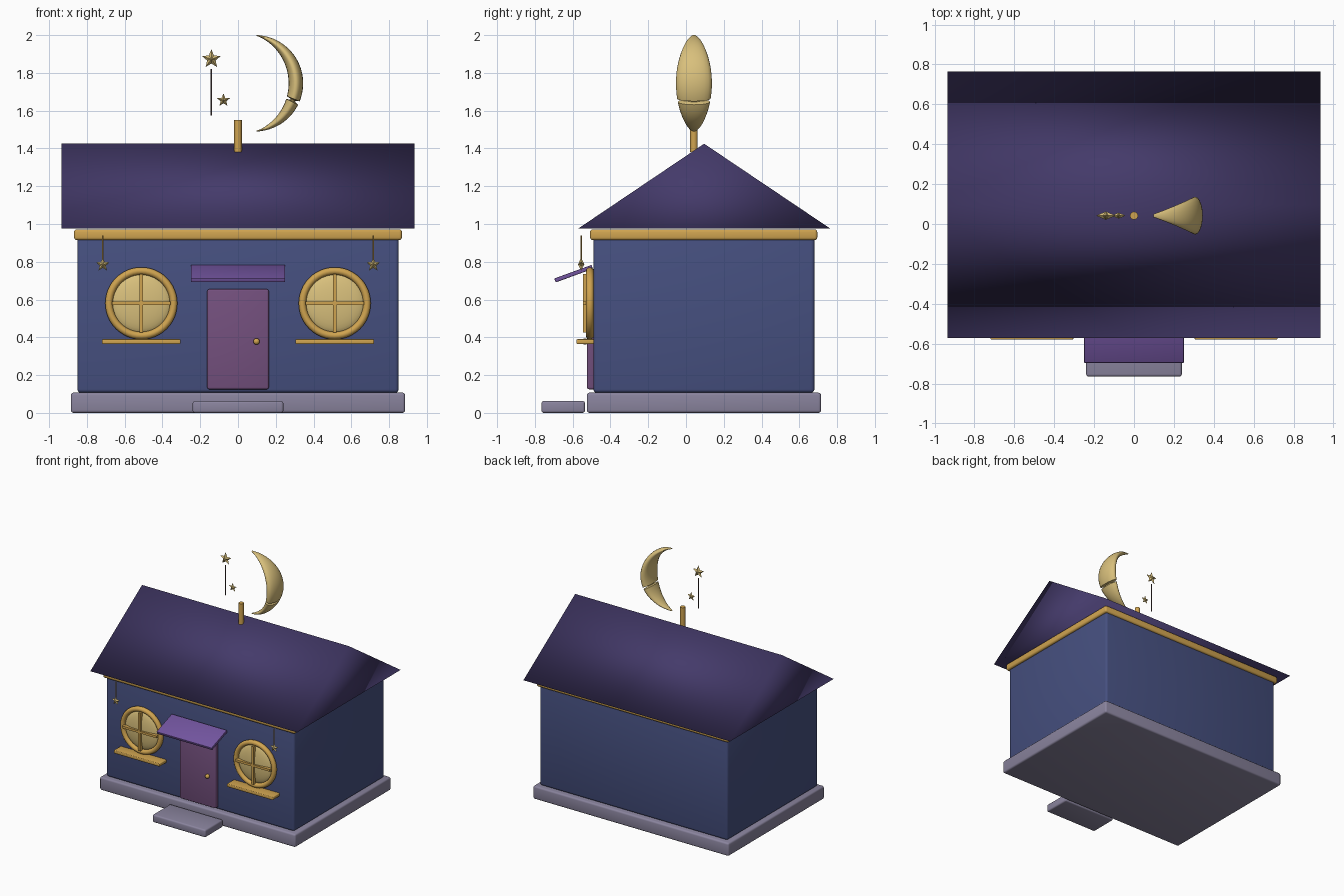
import bpy, bmesh, math
from mathutils import Matrix, Vector

if "Cube" in bpy.data.objects:
    bpy.data.objects.remove(bpy.data.objects["Cube"])


def mat(name, hexcol):
    lin = []
    for i in (0, 2, 4):
        c = int(hexcol[i:i + 2], 16) / 255
        lin.append(c / 12.92 if c <= 0.04045 else ((c + 0.055) / 1.055) ** 2.4)
    m = bpy.data.materials.new(name)
    m.diffuse_color = (*lin, 1)
    m.use_nodes = True
    m.node_tree.nodes["Principled BSDF"].inputs["Base Color"].default_value = m.diffuse_color
    return m


STONE = mat("grey stone", "8A849E")
WALL = mat("night blue", "465080")
ROOF = mat("dark purple", "443A6A")
AWNING = mat("violet", "7355A0")
DOOR = mat("plum", "74507E")
GOLD = mat("gold", "D0A450")
PALE = mat("pale gold", "D9C07C")
CORD = mat("dark cord", "5C4A4C")


def finish(name, bm, material, angle=40):
    bmesh.ops.recalc_face_normals(bm, faces=bm.faces[:])
    me = bpy.data.meshes.new(name)
    bm.to_mesh(me)
    bm.free()
    me.materials.append(material)
    for p in me.polygons:
        p.use_smooth = True
    if angle:
        me.set_sharp_from_angle(angle=math.radians(angle))
    ob = bpy.data.objects.new(name, me)
    bpy.context.collection.objects.link(ob)
    return ob


def box(name, x, y, z, material, bevel=0.0, tilt=0.0):
    """Box from (min, max) ranges, with rounded edges and a tilt about x."""
    size = Vector((x[1] - x[0], y[1] - y[0], z[1] - z[0]))
    mid = Vector((x[0] + x[1], y[0] + y[1], z[0] + z[1])) / 2
    bm = bmesh.new()
    bmesh.ops.create_cube(bm, size=1, matrix=Matrix.Diagonal((*size, 1)))
    if bevel:
        bmesh.ops.bevel(bm, geom=bm.edges[:], offset=bevel, segments=3,
                        profile=0.5, affect='EDGES')
    bm.transform(Matrix.Translation(mid) @ Matrix.Rotation(tilt, 4, 'X'))
    return finish(name, bm, material)


def rod(name, x, y, z0, z1, r, material, sides=20):
    bm = bmesh.new()
    bmesh.ops.create_cone(bm, cap_ends=True, segments=sides, radius1=r, radius2=r,
                          depth=z1 - z0, matrix=Matrix.Translation((x, y, (z0 + z1) / 2)))
    return finish(name, bm, material)


def ball(name, centre, scale, material):
    bm = bmesh.new()
    m = Matrix.Translation(centre) @ Matrix.Diagonal((*scale, 1)) @ Matrix.Rotation(math.pi / 2, 4, 'X')
    bmesh.ops.create_uvsphere(bm, u_segments=32, v_segments=16, radius=1, matrix=m)
    return finish(name, bm, material, 0)


def star(name, x, y, z, r, depth):
    """Five-pointed star, ridged on both faces."""
    bm = bmesh.new()
    rim = []
    for i in range(10):
        a, q = math.pi / 2 + i * math.pi / 5, r * (1 if i % 2 == 0 else 0.45)
        rim.append(bm.verts.new((x + q * math.cos(a), y, z + q * math.sin(a))))
    for s in (-1, 1):
        tip = bm.verts.new((x, y + s * depth, z))
        for i in range(10):
            bm.faces.new((rim[i], rim[(i + 1) % 10], tip))
    return finish(name, bm, PALE, 20)


def loft(name, sections, centre, material, closed=False, sides=16):
    """Sweep ellipses round a circle in the xz plane: (angle, radius, half thickness, half depth)."""
    cx, cy, cz = centre
    bm = bmesh.new()
    rings = []
    for a, r, t, w in sections:
        ring = []
        for k in range(sides):
            b = 2 * math.pi * k / sides
            q = r + t * math.cos(b)
            ring.append(bm.verts.new((cx + q * math.cos(a), cy + w * math.sin(b), cz + q * math.sin(a))))
        rings.append(ring)
    n = len(rings)
    for i in range(n if closed else n - 1):
        A, B = rings[i], rings[(i + 1) % n]
        for k in range(sides):
            j = (k + 1) % sides
            bm.faces.new((A[k], A[j], B[j], B[k]))
    if not closed:
        bm.faces.new(rings[0])
        bm.faces.new(rings[-1])
    return finish(name, bm, material, 50)


# House body
box("foundation", (-0.885, 0.885), (-0.525, 0.715), (0, 0.107), STONE, 0.014)
box("step", (-0.24, 0.24), (-0.765, -0.535), (0, 0.063), STONE, 0.012)
box("walls", (-0.85, 0.85), (-0.49, 0.68), (0.107, 0.96), WALL, 0.018)
box("eave_trim", (-0.868, 0.868), (-0.508, 0.695), (0.915, 0.972), GOLD, 0.014)

# Gable roof: closed triangular prism with soft normals
bm = bmesh.new()
ends = [[bm.verts.new((x, y, z)) for y, z in ((-0.572, 0.975), (0.765, 0.975), (0.096, 1.425))]
        for x in (-0.935, 0.935)]
bm.faces.new(ends[0])
bm.faces.new(ends[1])
for i in range(3):
    j = (i + 1) % 3
    bm.faces.new((ends[0][i], ends[0][j], ends[1][j], ends[1][i]))
finish("roof", bm, ROOF, 0)

# Door and canopy
box("door", (-0.163, 0.163), (-0.524, -0.48), (0.125, 0.655), DOOR, 0.01)
ball("door_knob", (0.098, -0.535, 0.378), (0.017, 0.017, 0.017), GOLD)
box("door_canopy", (-0.25, 0.25), (-0.70, -0.49), (0.726, 0.748), AWNING, 0.004, math.radians(20))

# Round windows with sills, and stars hanging from the eaves
for side, s in (("left", -1), ("right", 1)):
    wx, wz = 0.512 * s, 0.58
    loft(side + "_window_frame",
         [(2 * math.pi * i / 48, 0.171, 0.02, 0.021) for i in range(48)],
         (wx, -0.509, wz), GOLD, closed=True, sides=12)
    ball(side + "_window_glass", (wx, -0.495, wz), (0.16, 0.036, 0.16), PALE)
    box(side + "_window_bar_across", (wx - 0.155, wx + 0.155), (-0.545, -0.515), (wz - 0.009, wz + 0.009), GOLD)
    box(side + "_window_bar_upright", (wx - 0.009, wx + 0.009), (-0.545, -0.515), (wz - 0.155, wz + 0.155), GOLD)
    box(side + "_window_sill", (wx - 0.208, wx + 0.208), (-0.58, -0.485), (0.364, 0.39), GOLD, 0.006)
    rod(side + "_star_cord", 0.716 * s, -0.555, 0.80, 0.94, 0.004, GOLD, 8)
    star(side + "_hanging_star", 0.716 * s, -0.555, 0.785, 0.038, 0.017)

# Roof ornament: post, stars and crescent moon
rod("roof_post", 0, 0.042, 1.38, 1.55, 0.02, GOLD)
star("large_roof_star", -0.141, 0.042, 1.873, 0.052, 0.021)
star("small_roof_star", -0.077, 0.042, 1.655, 0.036, 0.015)
rod("roof_star_cord", -0.141, 0.042, 1.575, 1.82, 0.004, CORD, 8)

# Crescent between two circles, pinched at one point below the middle
degrees = list(range(-88, -28, 5)) + [-28, -26.5, -25, -23.5, -22, -20.5] + list(range(-17, 90, 5))
sections = []
for d in degrees:
    a = math.radians(d)
    inner = -0.095 * math.cos(a) + math.sqrt(0.273 ** 2 - (0.095 * math.sin(a)) ** 2)
    pinch = {-25: 0.4, -23.5: 0.4}.get(d, 1)
    sections.append((a, (0.255 + inner) / 2, pinch * max(0.003, (0.255 - inner) / 2),
                     pinch * (0.005 + 0.09 * math.cos(a))))
loft("crescent_moon", sections, (0.09, 0.042, 1.745), PALE, sides=20)
